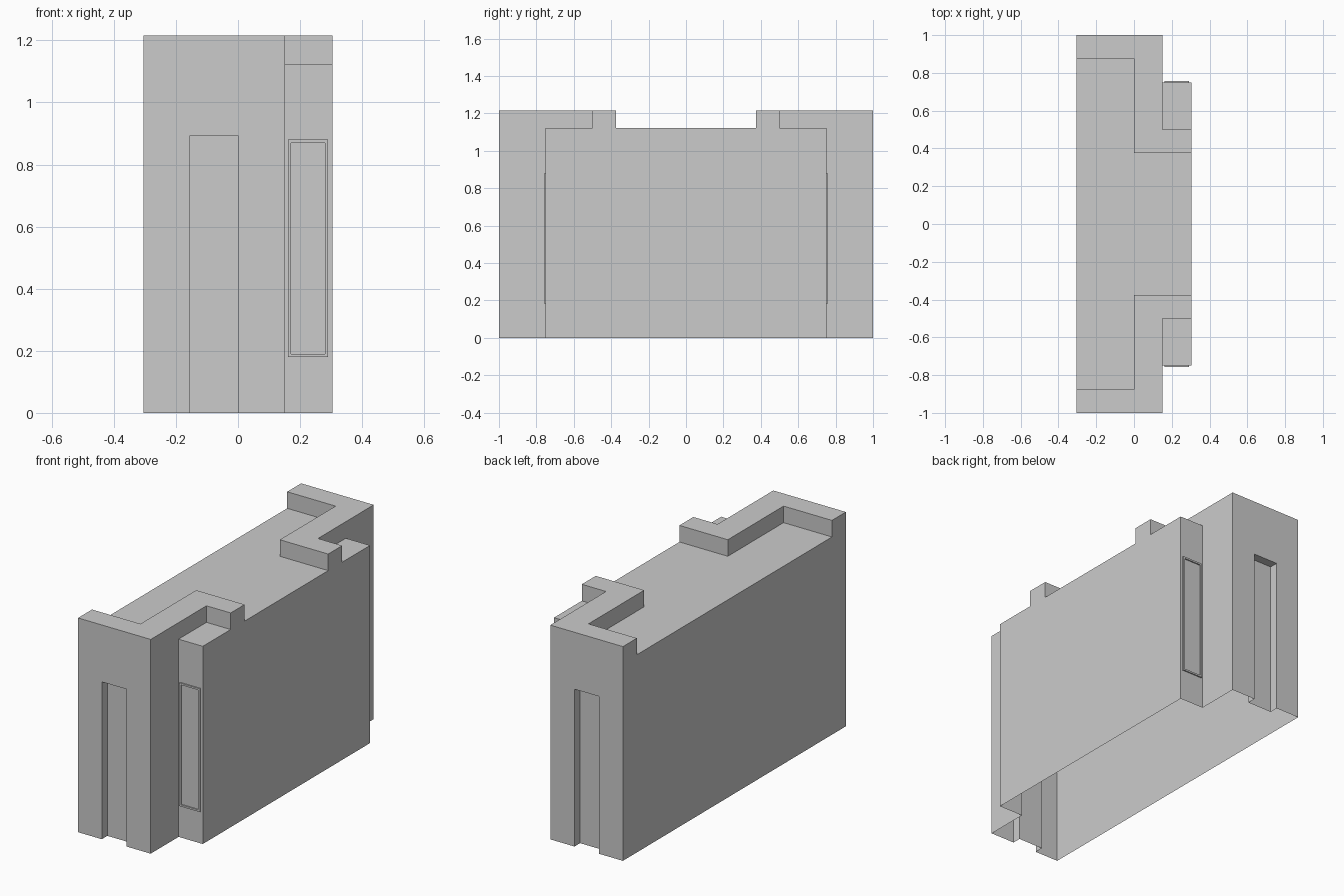
import bpy
import bmesh

if "Cube" in bpy.data.objects:
    bpy.data.objects.remove(bpy.data.objects["Cube"])

W, M = 0.304, 0.152              # outer half width, inner step of the side bay
SLOT_L, SLOT_R, SLOT_D = -0.155, 0.0, 0.05
SLOT_H, ROOF, TOP = 0.893, 1.122, 1.216


def walls(bm, pts, z0, z1, closed=False):
    """Vertical faces along a counter-clockwise outline."""
    pairs = list(zip(pts, pts[1:] + pts[:1]))
    for a, b in pairs if closed else pairs[:-1]:
        bm.faces.new([bm.verts.new(p) for p in
                      ((*a, z0), (*b, z0), (*b, z1), (*a, z1))])


def cap(bm, pts, z, down=False):
    """Flat horizontal face."""
    order = pts[::-1] if down else pts
    bm.faces.new([bm.verts.new((*p, z)) for p in order])


def finish(name, bm):
    """Make the object and mirror it to the back end."""
    bmesh.ops.remove_doubles(bm, verts=bm.verts, dist=1e-5)
    mesh = bpy.data.meshes.new(name)
    bm.to_mesh(mesh)
    bm.free()
    ob = bpy.data.objects.new(name, mesh)
    bpy.context.collection.objects.link(ob)
    mod = ob.modifiers.new("Mirror", 'MIRROR')
    mod.use_axis = (False, True, False)
    return ob


# Building walls (open underneath), with a doorway slot in the end wall
bm = bmesh.new()
slot = [(SLOT_L, -1), (SLOT_L, -1 + SLOT_D), (SLOT_R, -1 + SLOT_D), (SLOT_R, -1)]
start = [(-W, 0), (-W, -1)]
end = [(M, -1), (M, -0.75), (W, -0.75), (W, 0)]
walls(bm, start + slot + end, 0, SLOT_H)
walls(bm, start + end, SLOT_H, ROOF)
cap(bm, [slot[0], slot[3], slot[2], slot[1]], SLOT_H, down=True)
finish("building_walls", bm)

# Flat roof: main area and the small bay ledge
bm = bmesh.new()
cap(bm, [(-W, 0), (-W, -0.875), (0, -0.875), (0, -0.375), (W, -0.375), (W, 0)], ROOF)
cap(bm, [(M, -0.75), (W, -0.75), (W, -0.5), (M, -0.5)], ROOF)
finish("roof", bm)

# Stepped parapet around each end
bm = bmesh.new()
rim = [(-W, -1), (M, -1), (M, -0.5), (W, -0.5), (W, -0.375),
       (0, -0.375), (0, -0.875), (-W, -0.875)]
walls(bm, rim, ROOF, TOP, closed=True)
cap(bm, rim, TOP)
finish("parapet", bm)


# Thin raised window frame on the bay end
def rect(x0, x1, z0, z1, y):
    return [bm.verts.new(p) for p in
            ((x0, y, z0), (x1, y, z0), (x1, y, z1), (x0, y, z1))]


bm = bmesh.new()
outer, inner = (0.161, 0.290, 0.18, 0.88), (0.171, 0.280, 0.19, 0.87)
loops = [rect(*outer, -0.75), rect(*outer, -0.757),
         rect(*inner, -0.757), rect(*inner, -0.75)]
for a, b in zip(loops, loops[1:]):
    for i in range(4):
        j = (i + 1) % 4
        bm.faces.new((a[i], a[j], b[j], b[i]))
finish("window_frame", bm)
